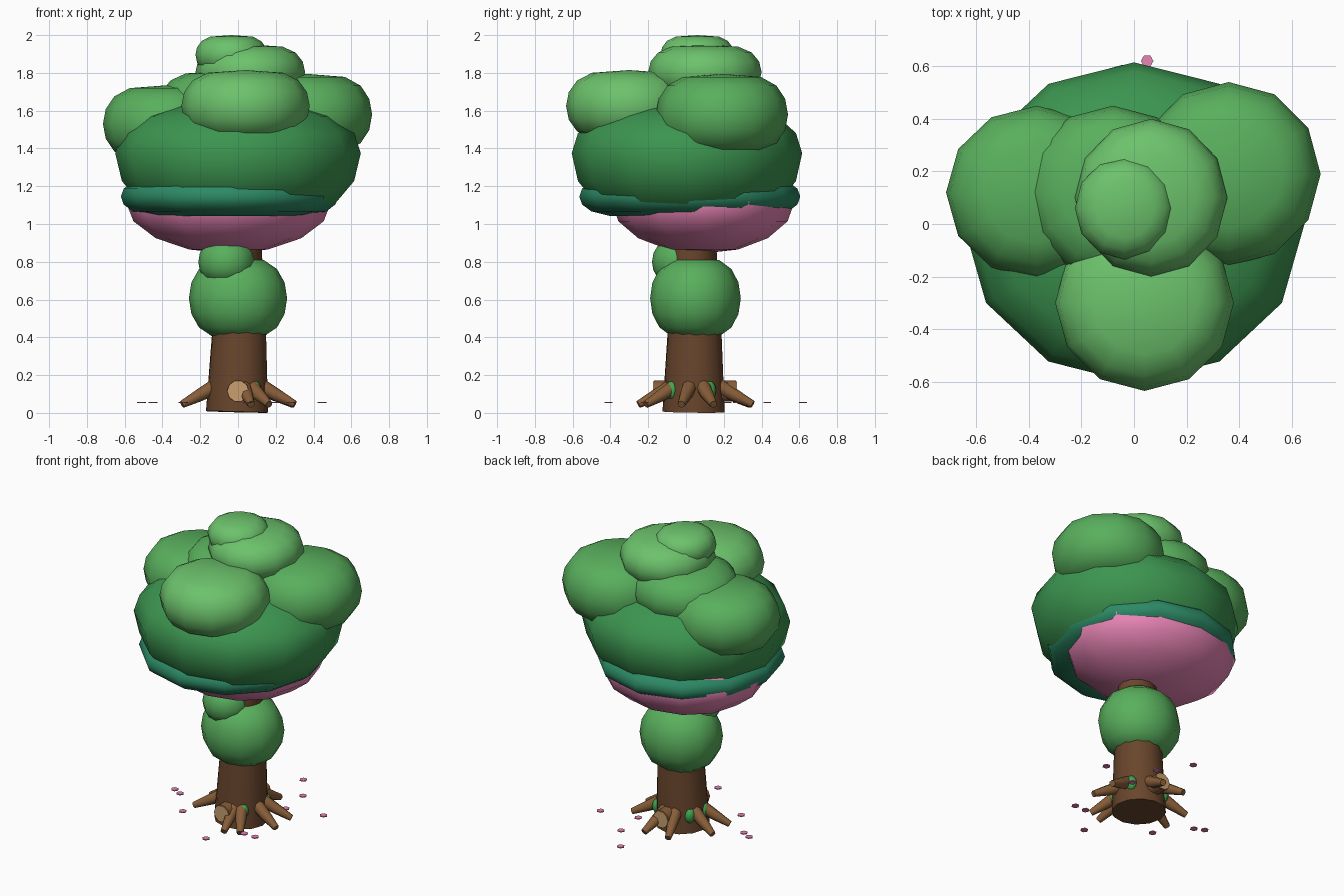
import bpy, bmesh, math
from mathutils import Vector, Matrix

if "Cube" in bpy.data.objects:
    bpy.data.objects.remove(bpy.data.objects["Cube"])


def mat(name, r, g, b):
    m = bpy.data.materials.new(name)
    m.diffuse_color = (r, g, b, 1)
    m.use_nodes = True
    m.node_tree.nodes["Principled BSDF"].inputs["Base Color"].default_value = m.diffuse_color
    return m


LIGHT = mat("leaf_light", .15, .54, .15)
MID = mat("leaf_mid", .10, .43, .11)
DARK = mat("leaf_dark", .045, .30, .08)
TEAL = mat("leaf_teal", .025, .25, .13)
PINK = mat("blossom", .80, .23, .46)
BARK = mat("bark", .14, .06, .025)
ROOT = mat("root_wood", .24, .11, .04)
CUT = mat("cut_wood", .58, .35, .16)
MOSS = mat("moss", .05, .38, .08)


def finish(bm, name, material, angle=None):
    bmesh.ops.recalc_face_normals(bm, faces=bm.faces)
    me = bpy.data.meshes.new(name)
    bm.to_mesh(me)
    bm.free()
    ob = bpy.data.objects.new(name, me)
    bpy.context.collection.objects.link(ob)
    me.materials.append(material)
    if angle is None:
        for p in me.polygons:
            p.use_smooth = True
    else:
        bpy.ops.object.select_all(action='DESELECT')
        ob.select_set(True)
        bpy.context.view_layer.objects.active = ob
        bpy.ops.object.shade_smooth_by_angle(angle=math.radians(angle))
    return ob


def blob(name, centre, radii, material, segs=12, rings=8, power=1.0, top=1.0):
    # Squashed sphere; power < 1 fills out its shoulders, top scales the upper half
    bm = bmesh.new()
    bmesh.ops.create_uvsphere(bm, u_segments=segs, v_segments=rings, radius=1)
    for v in bm.verts:
        r = math.hypot(v.co.x, v.co.y)
        if r > 1e-4:
            v.co.x *= r ** (power - 1)
            v.co.y *= r ** (power - 1)
        if v.co.z > 0:
            v.co.z *= top
    bm.transform(Matrix.Translation(centre) @ Matrix.Diagonal((*radii, 1)))
    return finish(bm, name, material)


def tube(name, points, radii, material, sides=12):
    # Tapered capped tube through a few points
    bm = bmesh.new()
    pts = [Vector(p) for p in points]
    loops = []
    for i, (p, r) in enumerate(zip(pts, radii)):
        d = pts[min(i + 1, len(pts) - 1)] - pts[max(i - 1, 0)]
        q = d.to_track_quat('Z', 'Y')
        loops.append([bm.verts.new(p + q @ Vector((r * math.cos(2 * math.pi * k / sides),
                                                   r * math.sin(2 * math.pi * k / sides), 0)))
                      for k in range(sides)])
    for a, b in zip(loops, loops[1:]):
        for k in range(sides):
            bm.faces.new((a[k], a[(k + 1) % sides], b[(k + 1) % sides], b[k]))
    bm.faces.new(loops[0])
    bm.faces.new(loops[-1])
    return finish(bm, name, material, 45)


# Trunk
tube("trunk", [(-.005, .04, .005), (.005, .045, .4), (.01, .045, .95)], [.165, .147, .112], BARK)

# Spreading roots
for i, deg in enumerate((-14, 18, 78, 110, 163, 197, 283, 302)):
    c, s = math.cos(math.radians(deg)), math.sin(math.radians(deg))
    tube(f"root_{i}", [(r * c, .05 + r * s, z) for r, z in ((.11, .15), (.21, .095), (.31, .045))],
         [.042, .034, .02], ROOT, 8)

# Sawn branch stubs, front and back, with pale cut faces
for side, y in (("front", -.17), ("back", .265)):
    out = -1 if y < 0 else 1
    tube(f"{side}_stub", [(0, .045, .115), (0, y, .115)], [.06, .058], ROOT, 10)
    tube(f"{side}_stub_cut", [(0, y, .115), (0, y + .006 * out, .115)], [.055, .055], CUT, 10)

# Moss patches on the bark
for i, deg in enumerate((-52, 32, 145, 190)):
    a = math.radians(deg)
    blob(f"moss_{i}", (.145 * math.cos(a), .045 + .145 * math.sin(a), .12), (.035, .038, .05), MOSS, 8, 6)

# Foliage ball around the trunk and a small tuft above it
blob("trunk_foliage", (0, .05, .607), (.26, .24, .218), MID, power=.66)
blob("trunk_tuft", (-.06, -.03, .80), (.15, .15, .12), MID, power=.66)

# Layered canopy
blob("canopy_blossom", (-.05, .09, 1.12), (.545, .485, .276), PINK)
blob("canopy_teal", (-.045, .02, 1.145), (.575, .585, .11), TEAL, power=.33)
blob("canopy_main", (0, .005, 1.375), (.65, .61, .385), DARK, power=.7, top=.72)

# Crown clumps
for name, centre, radii, m in (
        ("left", (-.37, .12, 1.53), (.345, .33, .205), MID),
        ("right", (.36, .19, 1.58), (.35, .35, .215), MID),
        ("back", (-.08, .12, 1.64), (.335, .33, .17), MID),
        ("front", (.04, -.3, 1.625), (.34, .335, .19), LIGHT),
        ("upper", (.065, .1, 1.805), (.29, .3, .145), LIGHT),
        ("top", (-.035, .06, 1.895), (.19, .195, .105), LIGHT)):
    blob("clump_" + name, centre, radii, m, power=.55)

# Fallen petals
for i, (x, y) in enumerate(((-.51, .06), (-.45, .03), (-.29, -.17), (.05, -.41), (.2, -.22),
                            (.28, -.22), (.05, .62), (.18, .43), (.445, .27), (.2, .22))):
    tube(f"petal_{i}", [(x, y, .052), (x, y, .058)], [.024, .024], PINK, 6)
